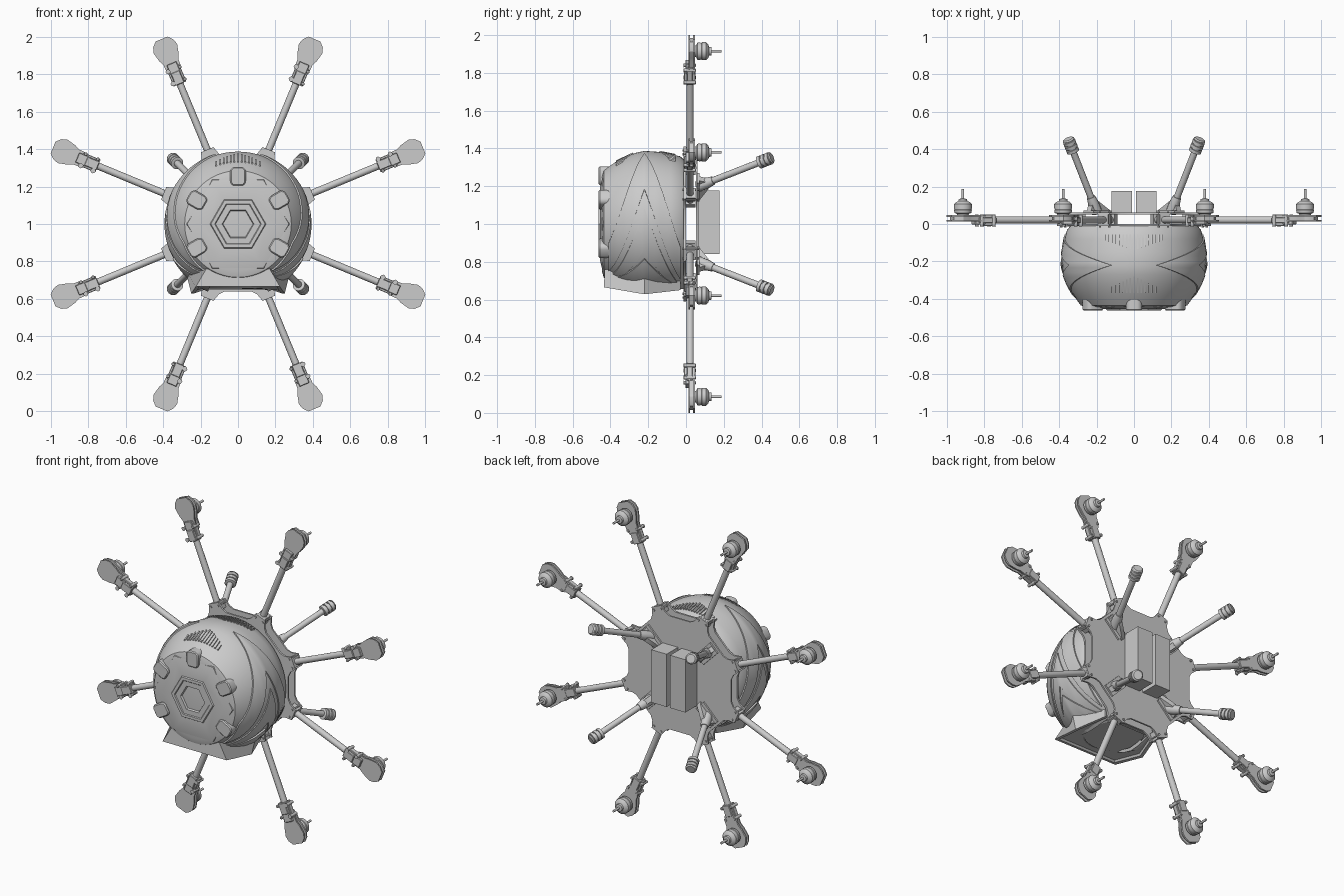
import bpy, bmesh, math
from math import sin, cos, pi, radians
from mathutils import Vector, Matrix

if "Cube" in bpy.data.objects:
    bpy.data.objects.remove(bpy.data.objects["Cube"])

C = Vector((0, 0, 1))  # hub axis runs along y through this point

def make(name, bm, loc=(0, 0, 0), recalc=True):
    if recalc:
        bmesh.ops.recalc_face_normals(bm, faces=bm.faces)
    me = bpy.data.meshes.new(name)
    bm.to_mesh(me)
    bm.free()
    ob = bpy.data.objects.new(name, me)
    ob.location = loc
    bpy.context.collection.objects.link(ob)
    bpy.ops.object.select_all(action='DESELECT')
    ob.select_set(True)
    bpy.context.view_layer.objects.active = ob
    bpy.ops.object.shade_smooth_by_angle(angle=radians(30))
    return ob

def copies(ob, angles):
    """Spin a part built along +x around the hub axis."""
    for i, a in enumerate(angles):
        o = ob if i == 0 else ob.copy()
        if i:
            bpy.context.collection.objects.link(o)
        o.location = C
        o.rotation_euler = (0, -radians(a), 0)

def loft(bm, rings, cap=True):
    vs = [[bm.verts.new(p) for p in r] for r in rings]
    n = len(vs[0])
    for a, b in zip(vs, vs[1:]):
        for i in range(n):
            bm.faces.new((a[i], a[(i + 1) % n], b[(i + 1) % n], b[i]))
    if cap:
        bm.faces.new(vs[0])
        bm.faces.new(vs[-1])

def prism(bm, outline, y0, y1):
    loft(bm, [[(x, y, z) for x, z in outline] for y in (y0, y1)])

def lathe(bm, prof, segs, cx=0, rot=0, cap=True):
    loft(bm, [[(cx + r * cos(2 * pi * i / segs + rot), y, r * sin(2 * pi * i / segs + rot))
               for i in range(segs)] for y, r in prof], cap)

def rod(bm, p, q, prof, segs=16):
    """Lathe a (distance, radius) profile along the line p to q."""
    p, q = Vector(p), Vector(q)
    m = (q - p).to_track_quat('Z', 'Y').to_matrix()
    loft(bm, [[p + m @ Vector((r * cos(2 * pi * i / segs), r * sin(2 * pi * i / segs), d))
               for i in range(segs)] for d, r in prof])

def box(bm, c, s, mat=Matrix()):
    bmesh.ops.create_cube(bm, size=1, matrix=Matrix.Translation(c) @ mat @ Matrix.Diagonal((*s, 1)))

# dome body
PROF = [(0, .33), (-.03, .358), (-.08, .37), (-.15, .382), (-.22, .387), (-.27, .376),
        (-.32, .356), (-.37, .33), (-.41, .303), (-.435, .285), (-.445, .25)]

def R(y):
    for (a, ra), (b, rb) in zip(PROF, PROF[1:]):
        if b <= y <= a:
            return ra + (rb - ra) * (y - a) / (b - a)
    return PROF[-1][1]

bm = bmesh.new()
lathe(bm, PROF, 72)
bmesh.ops.bisect_plane(bm, geom=bm.verts[:] + bm.edges[:] + bm.faces[:], plane_co=(0, 0, -.345),
                       plane_no=(0, 0, -1), clear_outer=True)
make("dome_shell", bm, C)

# raised chevron panels on both sides of the dome
def chevron(name, up, low, half, lift):
    bm = bmesh.new()
    for s in (1, -1):
        n, m = 28, 10
        grids = []
        for h in (lift, -.01):
            g = []
            for i in range(n + 1):
                y = -.22 + half * (2 * i / n - 1)
                d = abs(y + .22)
                a, b = up[0] - up[1] * d, low[0] - low[1] * d
                row = []
                for j in range(m + 1):
                    f = radians(a + (b - a) * j / m)
                    r = R(y) + h
                    row.append(bm.verts.new((s * r * cos(f), y, max(r * sin(f), -.372))))
                g.append(row)
            grids.append(g)
            for i in range(n):
                for j in range(m):
                    bm.faces.new((g[i][j], g[i + 1][j], g[i + 1][j + 1], g[i][j + 1]))
        t, u = grids
        rim = [(i, 0) for i in range(n)] + [(n, j) for j in range(m)] + \
              [(i, m) for i in range(n, 0, -1)] + [(0, j) for j in range(m, 0, -1)]
        for (i, j), (k, l) in zip(rim, rim[1:] + rim[:1]):
            bm.faces.new((t[i][j], t[k][l], u[k][l], u[i][j]))
    make(name, bm, C)

chevron("upper_chevron_panels", (72, 480), (28, 430), .19, .008)
chevron("middle_chevron_panels", (12, 400), (-20, 270), .18, .006)
chevron("lower_chevron_panels", (-28, 190), (-66, 0), .17, .009)

# front hexagonal cover with stepped ring and recessed centre
bm = bmesh.new()
lathe(bm, [(-.42, .285), (-.445, .272), (-.455, .225), (-.455, .15), (-.462, .145), (-.462, .125),
           (-.457, .12), (-.457, .085), (-.44, .078)], 6)
make("front_hex_cover", bm, C)

# clips around the front cover
bm = bmesh.new()
prism(bm, [(.205, -.03), (.225, -.042), (.29, -.042), (.305, -.025), (.305, .025), (.29, .042),
           (.225, .042), (.205, .03)], -.462, -.40)
bmesh.ops.bevel(bm, geom=bm.edges[:], offset=.006, segments=1, affect='EDGES')
copies(make("front_clip", bm), (90, 30, -30, 150, 210))

# top vent frames and slats
bm = bmesh.new()
for y0, y1, w0, w1, n in ((-.055, -.14, .15, .08, 17), (-.37, -.28, .115, .07, 13)):
    for i in range(n):
        k = 2 * i / (n - 1) - 1
        x = k * w0
        ye = y0 + (y1 - y0) * (1 - .6 * abs(k))
        zs = [math.sqrt(R(y) ** 2 - x * x) for y in (y0, ye)]
        rings = [[(x + e, y, z + h) for e, h in ((-.004, -.01), (.004, -.01), (.004, .007), (-.004, .007))]
                 for y, z in zip((y0, ye), zs)]
        loft(bm, rings)
make("top_vent_slats", bm, C)

# lower skirt with recessed underside
bm = bmesh.new()
def ring(pts):
    return pts + [(-x, y, z) for x, y, z in reversed(pts)]
loft(bm, [ring([(.17, -.43, -.24), (.28, -.22, -.25), (.19, -.03, -.27)]),
          ring([(.225, -.435, -.335), (.25, -.22, -.372), (.19, -.03, -.35)]),
          ring([(.205, -.42, -.335), (.23, -.22, -.37), (.175, -.045, -.35)]),
          ring([(.20, -.41, -.325), (.225, -.22, -.355), (.17, -.05, -.338)])])
make("lower_skirt", bm, C)

# hub plates with a tab at each arm
ARMS = [22.5 + 45 * k for k in range(8)]
outline = []
for a in ARMS:
    f = radians(a)
    for r, t in ((.36, -.072), (.385, -.05), (.43, -.036), (.43, .036), (.385, .05), (.36, .072)):
        outline.append((r * cos(f) - t * sin(f), r * sin(f) + t * cos(f)))
for name, y0, y1 in (("front_hub_plate", -.012, 0), ("back_hub_plate", .052, .062)):
    bm = bmesh.new()
    prism(bm, outline, y0, y1)
    make(name, bm, C)

# arm sockets between the plates
bm = bmesh.new()
box(bm, (.405, .025, 0), (.05, .052, .056))
box(bm, (.31, .025, 0), (.04, .052, .05))
for s in (1, -1):
    rod(bm, (.41, -.018, s * .027), (.41, 1, s * .027), [(0, .007), (.086, .007)], 8)
copies(make("arm_socket", bm), ARMS)

# arm tubes
bm = bmesh.new()
rod(bm, (.29, .022, 0), (1, .022, 0), [(0, .019), (.56, .019)])
copies(make("arm_tube", bm), ARMS)

# folding joints near the arm tips
bm = bmesh.new()
box(bm, (.845, .02, 0), (.07, .06, .05))
box(bm, (.90, .02, 0), (.06, .045, .056))
for s in (1, -1):
    box(bm, (.86, .02, s * .03), (.10, .03, .014))
    for x in (.825, .895):
        rod(bm, (x, -.014, s * .034), (x, 1, s * .034), [(0, .01), (.066, .01)], 10)
bmesh.ops.bevel(bm, geom=[e for e in bm.edges if len(e.link_faces) == 2], offset=.003,
                segments=1, affect='EDGES')
copies(make("arm_joint", bm), ARMS)

# motor mount plates
half = [(.87, .03), (.905, .042), (.935, .043), (.965, .056), (1.015, .068), (1.045, .058), (1.07, .034)]
bm = bmesh.new()
loop = half + [(x, -z) for x, z in reversed(half)]
prism(bm, loop, .014, .022)
prism(bm, loop, .038, .048)
prism(bm, [(.99 + (x - .99) * .8, z * .8) for x, z in loop], .020, .040)
copies(make("motor_mount", bm), ARMS)

# motors with shafts
bm = bmesh.new()
lathe(bm, [(.046, .03), (.054, .032), (.06, .046), (.076, .048), (.078, .045), (.082, .045),
           (.084, .048), (.106, .048), (.118, .036), (.122, .024), (.134, .022), (.136, .007),
           (.188, .007)], 24, .99)
copies(make("motor", bm), ARMS)

# battery boxes on the back
for name, s in (("left_battery", -1), ("right_battery", 1)):
    bm = bmesh.new()
    box(bm, (s * .066, .12, .01), (.108, .115, .335))
    make(name, bm, C)

# landing legs, each with a bracket and ribbed foot
LEGS = (45, 135, 225, 315)
A, B = Vector((.285, .07, 0)), Vector((.495, .45, 0))
L = (B - A).length
bm = bmesh.new()
rod(bm, A, B, [(0, .018), (L - .02, .018)])
copies(make("landing_leg", bm), LEGS)
bm = bmesh.new()
prof = [(L - .075, .02), (L - .073, .03)]
for k in range(3):
    d = L - .072 + k * .024
    prof += [(d, .034), (d + .017, .034), (d + .018, .028), (d + .023, .028)]
rod(bm, A, B, prof + [(L, .033), (L + .006, .026)], 20)
copies(make("leg_foot", bm), LEGS)
bm = bmesh.new()
rod(bm, A, B, [(-.01, .03), (.05, .029), (.085, .023)], 12)
loft(bm, [[(.19, .06, z), (.345, .06, z), (.335, .085, z), (.325, .125, z), (.28, .12, z), (.20, .075, z)]
          for z in (-.016, .016)])
box(bm, (.275, .066, 0), (.14, .012, .075))
copies(make("leg_bracket", bm), LEGS)
